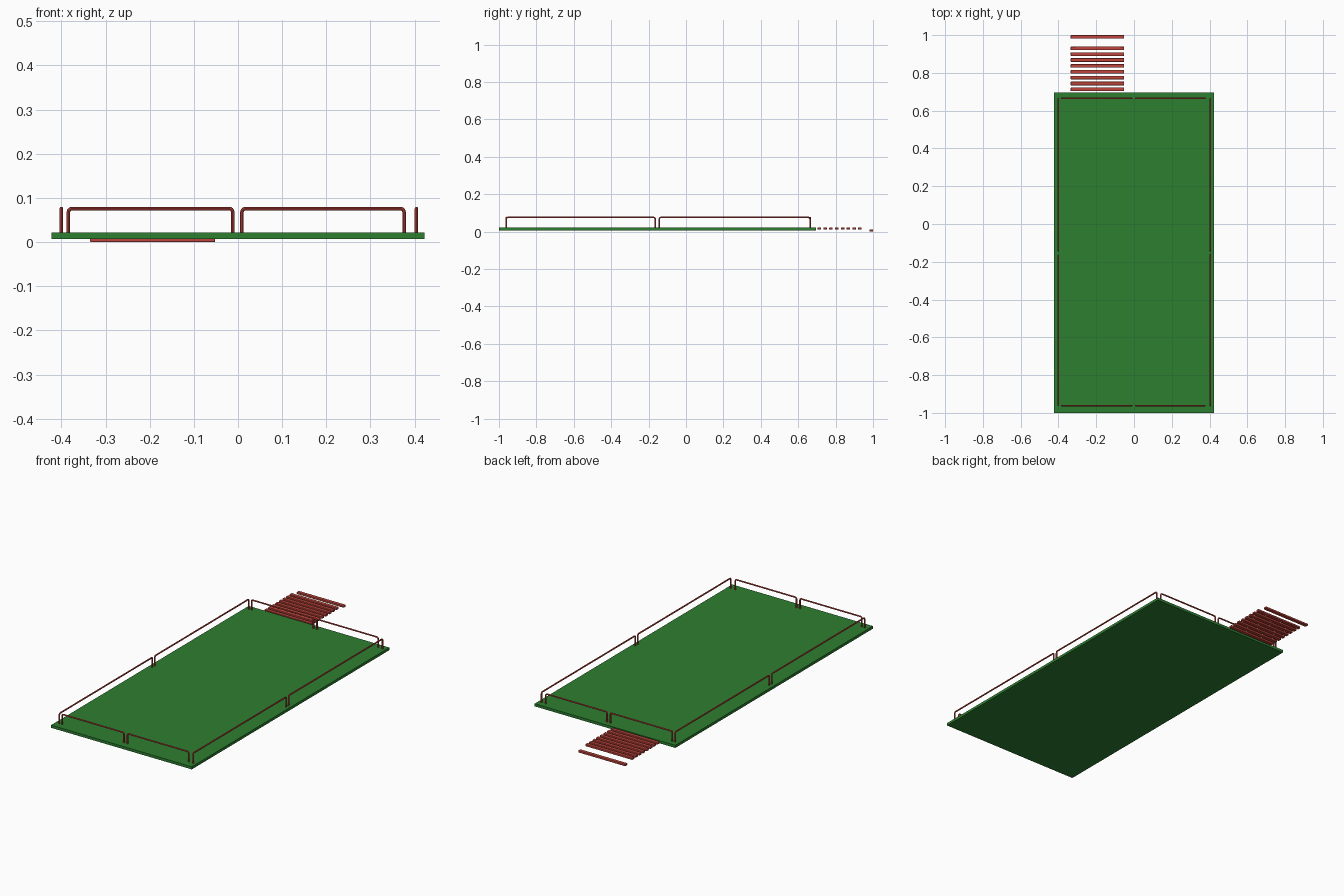
import bpy, math
from mathutils import Vector

if "Cube" in bpy.data.objects:
    bpy.data.objects.remove(bpy.data.objects["Cube"])


def material(name, color):
    m = bpy.data.materials.new(name)
    m.diffuse_color = color
    m.use_nodes = True
    m.node_tree.nodes["Principled BSDF"].inputs["Base Color"].default_value = m.diffuse_color
    return m


GREEN = material("green_deck", (0.027, 0.21, 0.03, 1))
RED = material("red_bars", (0.53, 0.06, 0.045, 1))


def box(name, lo, hi, mat, bevel=0):
    lo, hi = Vector(lo), Vector(hi)
    bpy.ops.mesh.primitive_cube_add(size=1, location=(lo + hi) / 2)
    ob = bpy.context.object
    ob.name = name
    ob.scale = hi - lo
    bpy.ops.object.transform_apply(location=False, rotation=False, scale=True)
    ob.data.materials.append(mat)
    if bevel:
        mod = ob.modifiers.new("edge", "BEVEL")
        mod.width, mod.segments = bevel, 2
        bpy.ops.object.shade_smooth_by_angle()
    return ob


def rail(name, a, b, bottom=0.018, top=0.076, tube=0.004, bend=0.008):
    # hoop rail: post, rounded corner, bar, rounded corner, post
    a, b = Vector((*a, 0)), Vector((*b, 0))
    d = (b - a).normalized()
    up = Vector((0, 0, 1))
    pts = [a + up * bottom]
    for base, s in ((a, 1), (b, -1)):
        center = base + d * s * bend + up * (top - bend)
        arc = []
        for i in range(5):
            t = math.pi / 2 * i / 4
            arc.append(center - d * s * bend * math.cos(t) + up * bend * math.sin(t))
        pts += arc if s == 1 else arc[::-1]
    pts.append(b + up * bottom)
    cu = bpy.data.curves.new(name, "CURVE")
    cu.dimensions = "3D"
    cu.bevel_depth, cu.bevel_resolution, cu.use_fill_caps = tube, 2, True
    sp = cu.splines.new("POLY")
    sp.points.add(len(pts) - 1)
    for p, co in zip(sp.points, pts):
        p.co = (*co, 1)
    cu.materials.append(RED)
    ob = bpy.data.objects.new(name, cu)
    bpy.context.collection.objects.link(ob)
    bpy.ops.object.select_all(action="DESELECT")
    ob.select_set(True)
    bpy.context.view_layer.objects.active = ob
    bpy.ops.object.convert(target="MESH")
    bpy.ops.object.shade_smooth_by_angle()


# deck slab
box("deck", (-0.4225, -1, 0.007), (0.4225, 0.695, 0.0215), GREEN)

# end rails, two per end
for end, y in (("front", -0.961), ("back", 0.665)):
    rail(end + "_rail_left", (-0.384, y), (-0.012, y))
    rail(end + "_rail_right", (0.009, y), (0.376, y))

# side rails, two per side
for side, x in (("left", -0.4), ("right", 0.404)):
    rail(side + "_rail_front", (x, -0.961), (x, -0.164))
    rail(side + "_rail_back", (x, -0.142), (x, 0.663))

# row of slats leading off the back, and the lower outer one
for i in range(8):
    y = 0.713 + i * 0.031
    box(f"slat_{i + 1}", (-0.335, y - 0.0095, 0.011), (-0.052, y + 0.0095, 0.022), RED, 0.002)
box("outer_slat", (-0.335, 0.981, 0), (-0.052, 1.0, 0.011), RED, 0.002)
